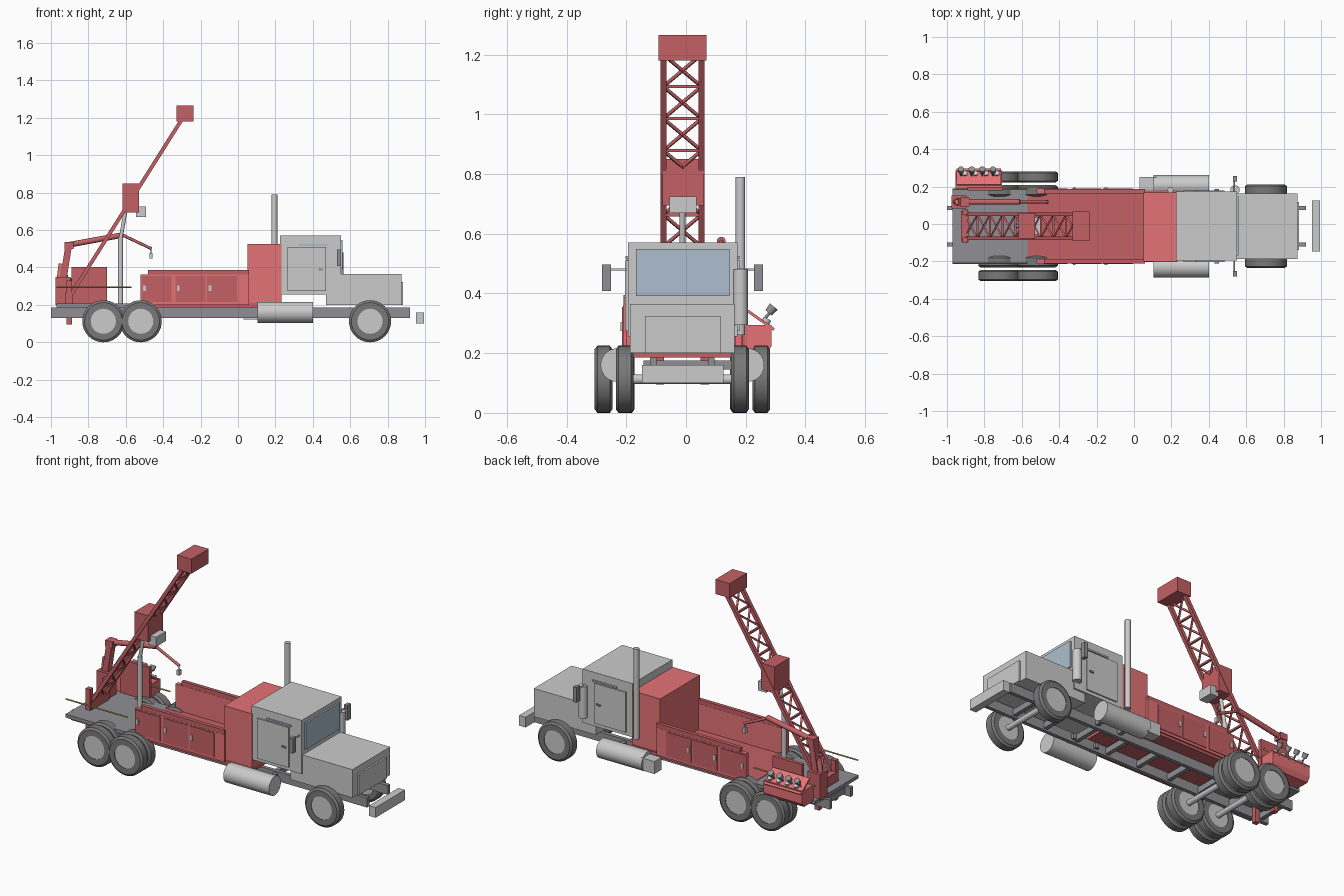
import bpy, bmesh, math
from mathutils import Vector, Matrix

if "Cube" in bpy.data.objects:
    bpy.data.objects.remove(bpy.data.objects["Cube"])

CY = -0.012  # truck centre line in y


def mat(name, r, g, b):
    m = bpy.data.materials.new(name)
    m.diffuse_color = (r, g, b, 1)
    m.use_nodes = True
    m.node_tree.nodes["Principled BSDF"].inputs["Base Color"].default_value = m.diffuse_color
    return m


RED = mat("red", 0.78, 0.17, 0.18)
DARK_RED = mat("dark_red", 0.55, 0.12, 0.13)
TYRE = mat("tyre", 0.19, 0.19, 0.19)
STEEL = mat("dark_steel", 0.28, 0.28, 0.30)
GLASS = mat("glass", 0.42, 0.52, 0.62)
OLIVE = mat("olive", 0.5, 0.45, 0.15)


def finish(name, bm, m=None, smooth=False):
    me = bpy.data.meshes.new(name)
    bmesh.ops.recalc_face_normals(bm, faces=bm.faces)
    bm.to_mesh(me)
    bm.free()
    ob = bpy.data.objects.new(name, me)
    bpy.context.collection.objects.link(ob)
    if m:
        me.materials.append(m)
    if smooth:
        bpy.ops.object.select_all(action='DESELECT')
        ob.select_set(True)
        bpy.context.view_layer.objects.active = ob
        bpy.ops.object.shade_smooth_by_angle(angle=math.radians(35))
    return ob


def box(name, x, y, z, m=None):
    """Box from (min, max) ranges."""
    bm = bmesh.new()
    size = [r[1] - r[0] for r in (x, y, z)]
    mid = [(r[1] + r[0]) / 2 for r in (x, y, z)]
    bmesh.ops.create_cube(bm, size=1, matrix=Matrix.Translation(mid) @ Matrix.Diagonal((*size, 1)))
    return finish(name, bm, m)


def span(p, q):
    p, q = Vector(p), Vector(q)
    d = q - p
    return Matrix.Translation((p + q) / 2) @ d.to_track_quat('Z', 'Y').to_matrix().to_4x4(), d.length


def beam(name, p, q, w, h, m=None):
    M, l = span(p, q)
    bm = bmesh.new()
    bmesh.ops.create_cube(bm, size=1, matrix=M @ Matrix.Diagonal((w, h, l, 1)))
    return finish(name, bm, m)


def rod(name, p, q, r, m=None, seg=24, r2=None):
    M, l = span(p, q)
    bm = bmesh.new()
    bmesh.ops.create_cone(bm, cap_ends=True, segments=seg, radius1=r, radius2=r if r2 is None else r2, depth=l, matrix=M)
    return finish(name, bm, m, True)


def prism(name, pts, x0, x1, m=None):
    """Profile in y-z extruded along x."""
    bm = bmesh.new()
    f = bm.faces.new([bm.verts.new((x0, y, z)) for y, z in pts])
    g = bmesh.ops.extrude_face_region(bm, geom=[f])
    bmesh.ops.translate(bm, vec=(x1 - x0, 0, 0), verts=[v for v in g["geom"] if isinstance(v, bmesh.types.BMVert)])
    return finish(name, bm, m)


def lathe(name, prof, c, m=None, seg=40):
    """Closed (radius, offset) profile spun about the y axis."""
    bm = bmesh.new()
    vs = [bm.verts.new((c[0] + r, c[1] + o, c[2])) for r, o in prof]
    es = [bm.edges.new((vs[i], vs[(i + 1) % len(vs)])) for i in range(len(vs))]
    bmesh.ops.spin(bm, geom=vs + es, cent=c, axis=(0, 1, 0), angle=2 * math.pi, steps=seg, use_merge=True)
    bmesh.ops.remove_doubles(bm, verts=bm.verts, dist=1e-5)
    return finish(name, bm, m, True)


# Chassis ladder frame
for s in (-1, 1):
    box("frame_rail", (-1, 0.92), (CY + s * 0.097 - 0.011, CY + s * 0.097 + 0.011), (0.13, 0.185), STEEL)
for i in range(9):
    x = -0.95 + i * 0.21
    box("cross_member", (x - 0.012, x + 0.012), (CY - 0.09, CY + 0.09), (0.14, 0.175), STEEL)
box("front_bumper", (0.953, 0.995), (-0.147, 0.125), (0.10, 0.16))

# Wheels and axles
W = 0.03
tyre = [(0.067, -W), (0.1, -W), (0.1125, -W * 0.7), (0.1125, W * 0.7), (0.1, W), (0.067, W)]
for x, offsets in ((-0.72, (0.19, 0.264)), (-0.52, (0.19, 0.264)), (0.706, (0.193,))):
    rod("axle", (x, CY - 0.19, 0.1125), (x, CY + 0.19, 0.1125), 0.016)
    for s in (-1, 1):
        for o in offsets:
            y = CY + s * o
            lathe("tyre", tyre, (x, y, 0.1125), TYRE)
            rod("wheel_hub", (x, y - W * 0.9, 0.1125), (x, y + W * 0.9, 0.1125), 0.068, None, 40)

# Cab, hood and grille
box("cab", (0.225, 0.55), (CY - 0.183, CY + 0.185), (0.255, 0.57))
box("hood", (0.47, 0.873), (CY - 0.175, CY + 0.175), (0.2, 0.365))
box("grille", (0.87, 0.883), (-0.138, 0.117), (0.2, 0.323))
box("windshield", (0.545, 0.56), (-0.168, 0.146), (0.392, 0.548), GLASS)
for s in (-1, 1):
    y = CY + s * 0.185
    box("cab_door", (0.265, 0.47), (y - 0.007, y + 0.007), (0.275, 0.51))
    box("side_window_trim", (0.325, 0.485), (y - 0.006, y + 0.006), (0.515, 0.525), GLASS)
    box("door_handle", (0.43, 0.455), (y + s * 0.009 - 0.004, y + s * 0.009 + 0.004), (0.385, 0.395), STEEL)
    # mirror on its arm
    m = CY + s * 0.254
    box("mirror", (0.53, 0.552), (m - 0.015, m + 0.015), (0.408, 0.497), STEEL)
    rod("mirror_arm", (0.537, y, 0.48), (0.537, m, 0.48), 0.004, None, 12)
    # fuel tank
    t = CY + s * 0.218
    rod("fuel_tank", (0.105, t, 0.16), (0.4, t, 0.16), 0.056, None, 32)
    for x in (0.18, 0.33):
        box("tank_bracket", (x - 0.012, x + 0.012), (CY + s * 0.1 - 0.03, CY + s * 0.1 + 0.075 * max(s, 0.4)), (0.145, 0.175), STEEL)
box("step_box", (0.03, 0.12), (0.185, 0.25), (0.122, 0.195))
rod("exhaust_stack", (0.195, 0.182, 0.26), (0.195, 0.182, 0.79), 0.016)
rod("air_cleaner", (0.54, 0.182, 0.295), (0.54, 0.182, 0.48), 0.025)

# Red cabinet behind the cab and open service bed
box("rear_cabinet", (0.05, 0.232), (CY - 0.188, CY + 0.18), (0.205, 0.525), RED)
box("bed_floor", (-0.57, 0.232), (CY - 0.19, CY + 0.19), (0.185, 0.21), DARK_RED)
box("rear_deck", (-0.97, -0.57), (CY - 0.2, CY + 0.2), (0.187, 0.207), STEEL)
for s in (-1, 1):
    y = CY + s * 0.187
    box("bed_wall", (-0.52, 0.06), (y - 0.012, y + 0.012), (0.2, 0.362), RED)
    box("bed_rail", (-0.482, 0.06), (y - 0.011, y + 0.011), (0.36, 0.387), DARK_RED)
    for x0 in (-0.515, -0.335, -0.165):
        d = y + s * 0.012
        box("bed_door", (x0, x0 + 0.16), (d - 0.004, d + 0.004), (0.215, 0.355), DARK_RED)
        box("bed_door_handle", (x0 + 0.008, x0 + 0.022), (d - 0.009, d + 0.009), (0.275, 0.305))
    # long guide rods along the deck
    g = CY + s * 0.197
    rod("guide_rod", (-0.97, g, 0.295), (-0.57, g, 0.295), 0.004, OLIVE, 12)

# Control station with levers
prism("control_box", [(0.185, 0.2), (0.27, 0.2), (0.287, 0.225), (0.287, 0.295), (0.185, 0.295)], -0.955, -0.705, RED)
prism("control_panel", [(0.205, 0.337), (0.21, 0.345), (0.297, 0.283), (0.292, 0.275)], -0.95, -0.71, RED)
box("control_back_plate", (-0.89, -0.7), (0.178, 0.198), (0.205, 0.403), DARK_RED)
for i in range(4):
    x = -0.925 + i * 0.057
    rod("lever", (x, 0.255, 0.305), (x, 0.288, 0.345), 0.005, STEEL, 12)
    rod("lever_knob", (x, 0.277, 0.335), (x, 0.294, 0.356), 0.014, STEEL, 16, 0.017)
    rod("gauge", (x + 0.02, 0.265, 0.3), (x + 0.02, 0.273, 0.315), 0.014, None, 16)

# Lattice mast
base, top = Vector((-0.905, 0, 0.235)), Vector((-0.295, 0, 1.2))
N = 9


def on_mast(t, side):
    p = base.lerp(top, t)
    return (p.x, CY + side * 0.064, p.z)


for s in (-1, 1):
    beam("mast_rail", on_mast(0, s), on_mast(1, s), 0.02, 0.02, DARK_RED)
for i in range(N):
    a, b = i / N, (i + 1) / N
    beam("mast_rung", on_mast(a, -1), on_mast(a, 1), 0.011, 0.011, DARK_RED)
    for s in (-1, 1):
        beam("mast_brace", on_mast(a, -s), on_mast(b, s), 0.01, 0.01, DARK_RED)
box("mast_head", (-0.33, -0.238), (-0.092, 0.068), (1.18, 1.265), DARK_RED)
box("mast_drive_head", (-0.617, -0.53), (-0.078, 0.06), (0.695, 0.85), DARK_RED)
box("drive_motor", (-0.545, -0.492), (-0.055, 0.035), (0.67, 0.725))
rod("mast_ram_outer", (-0.628, CY, 0.2), (-0.628, CY, 0.56), 0.014)
rod("mast_ram_inner", (-0.628, CY, 0.55), (-0.6, CY, 0.71), 0.01)
box("mast_foot", (-0.925, -0.885), (-0.093, 0.069), (0.2, 0.265), DARK_RED)
for s in (-1, 1):
    y = CY + s * 0.075
    box("jack_leg", (-0.918, -0.888), (y - 0.014, y + 0.014), (0.095, 0.33), DARK_RED)

# Folding service crane
K = 0.118
box("crane_base", (-0.975, -0.895), (K - 0.035, K + 0.035), (0.2, 0.35), DARK_RED)
beam("crane_post", (-0.935, K, 0.33), (-0.905, K, 0.52), 0.04, 0.035, DARK_RED)
box("crane_elbow", (-0.927, -0.88), (K - 0.024, K + 0.024), (0.5, 0.537), DARK_RED)
rod("crane_boom", (-0.9, K, 0.522), (-0.61, K, 0.575), 0.015, DARK_RED, 16)
rod("crane_jib", (-0.62, K, 0.575), (-0.462, K, 0.5), 0.008, DARK_RED, 12)
rod("crane_ram", (-0.955, K, 0.34), (-0.945, K, 0.42), 0.014, RED, 12)
rod("crane_cable", (-0.465, K, 0.5), (-0.465, K, 0.46), 0.002, STEEL, 8)
box("crane_hook", (-0.473, -0.457), (K - 0.01, K + 0.01), (0.447, 0.477))
